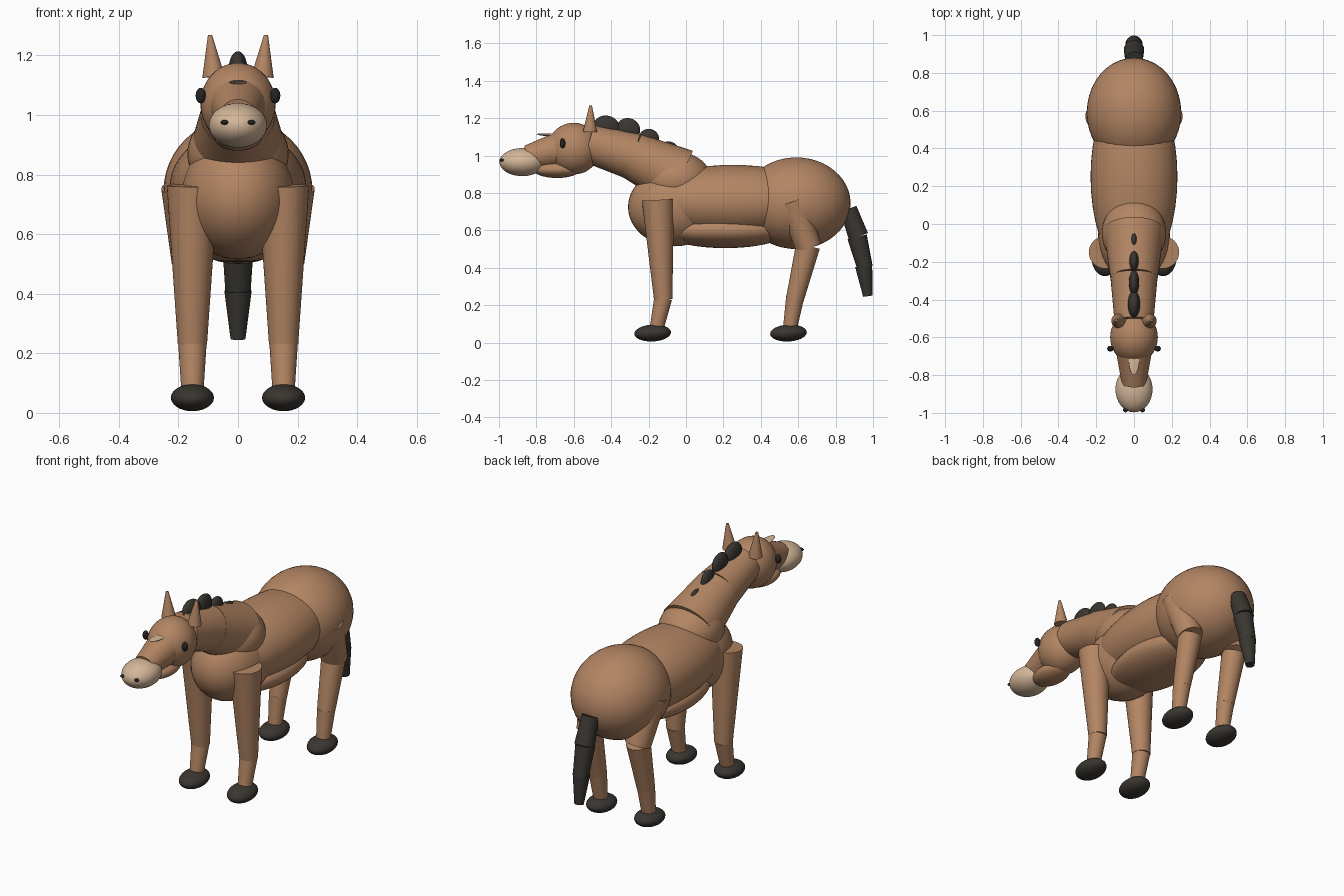
import bpy
from mathutils import Vector

cube = bpy.data.objects.get("Cube")
if cube:
    bpy.data.objects.remove(cube, do_unlink=True)


def material(name, r, g, b):
    m = bpy.data.materials.new(name)
    m.use_nodes = True
    m.diffuse_color = (r, g, b, 1)
    bsdf = next(n for n in m.node_tree.nodes if n.type == 'BSDF_PRINCIPLED')
    bsdf.inputs["Base Color"].default_value = (r, g, b, 1)
    return m


coat = material("chestnut_coat", 0.45, 0.235, 0.125)
dark = material("charcoal_hair", 0.042, 0.037, 0.031)
cream = material("cream_muzzle", 0.66, 0.47, 0.32)
black = material("black_eye", 0.02, 0.018, 0.016)


def finish(name, mat):
    ob = bpy.context.object
    ob.name = name
    ob.data.materials.append(mat)
    bpy.ops.object.shade_smooth_by_angle()
    return ob


def ball(name, mat, centre, radii, tilt=0):
    """Ellipsoid, tilted about the x axis."""
    bpy.ops.mesh.primitive_uv_sphere_add(segments=40, ring_count=24, location=centre,
                                         rotation=(tilt, 0, 0))
    bpy.context.object.scale = radii
    return finish(name, mat)


def limb(name, mat, start, end, r1, r2):
    """Tapered cylinder running between two points."""
    a, b = Vector(start), Vector(end)
    axis = b - a
    bpy.ops.mesh.primitive_cone_add(vertices=40, radius1=r1, radius2=r2,
                                    depth=axis.length, location=(a + b) / 2)
    bpy.context.object.rotation_euler = axis.to_track_quat('Z', 'Y').to_euler()
    return finish(name, mat)


# Body
ball("barrel", coat, (0, 0.25, 0.755), (0.23, 0.52, 0.195))
ball("belly", coat, (0, 0.21, 0.6), (0.195, 0.34, 0.095))
ball("rump", coat, (0, 0.59, 0.745), (0.25, 0.29, 0.245))
ball("chest", coat, (0, -0.06, 0.725), (0.19, 0.25, 0.21))

# Neck
ball("withers", coat, (0, -0.05, 0.87), (0.17, 0.185, 0.15))
limb("lower_neck", coat, (0, -0.03, 0.88), (0, -0.29, 1.0), 0.16, 0.125)
limb("upper_neck", coat, (0, -0.28, 0.995), (0, -0.52, 1.065), 0.125, 0.103)

# Head
ball("head", coat, (0, -0.6, 1.037), (0.126, 0.14, 0.138))
limb("nose_bridge", coat, (0, -0.62, 1.045), (0, -0.85, 0.99), 0.105, 0.064)
ball("jaw", coat, (0, -0.69, 0.925), (0.08, 0.125, 0.045))
ball("muzzle", cream, (0, -0.875, 0.965), (0.098, 0.122, 0.075))
ball("blaze", cream, (0, -0.7, 1.108), (0.03, 0.1, 0.008), -0.06)

# Mane tufts, from the poll down to the withers
for i, (y, z, rx, ry, rz) in enumerate([(-0.425, 1.15, 0.032, 0.072, 0.063),
                                        (-0.31, 1.138, 0.027, 0.065, 0.062),
                                        (-0.2, 1.085, 0.025, 0.056, 0.058),
                                        (-0.09, 1.03, 0.02, 0.05, 0.045)]):
    ball(f"mane_tuft_{i + 1}", dark, (0, y, z), (rx, ry, rz), -0.3)

# Tail
limb("tail_base", dark, (0, 0.868, 0.715), (0, 0.922, 0.567), 0.046, 0.054)
limb("tail_middle", dark, (0, 0.915, 0.565), (0, 0.957, 0.4), 0.053, 0.042)
limb("tail_end", dark, (0, 0.95, 0.41), (0, 0.972, 0.248), 0.046, 0.025)

# Paired parts
for side, s in (("left", 1), ("right", -1)):
    limb(f"{side}_ear", coat, (s * 0.082, -0.513, 1.128), (s * 0.094, -0.51, 1.268), 0.038, 0.007)
    ball(f"{side}_eye", black, (s * 0.125, -0.66, 1.065), (0.017, 0.015, 0.026))
    ball(f"{side}_nostril", black, (s * 0.045, -0.985, 0.975), (0.013, 0.012, 0.008))

    # Front leg
    x = s * 0.153
    limb(f"{side}_front_leg", coat, (x, -0.15, 0.763), (x, -0.122, 0.23), 0.086, 0.049)
    limb(f"{side}_front_pastern", coat, (x, -0.122, 0.238), (x, -0.158, 0.07), 0.048, 0.037)
    ball(f"{side}_front_hoof", dark, (x, -0.178, 0.051), (0.072, 0.098, 0.045), 0.05)

    # Hind leg
    limb(f"{side}_thigh", coat, (s * 0.178, 0.567, 0.76), (x, 0.655, 0.51), 0.08, 0.07)
    limb(f"{side}_hind_leg", coat, (x, 0.652, 0.517), (x, 0.583, 0.235), 0.065, 0.048)
    limb(f"{side}_hind_pastern", coat, (x, 0.583, 0.24), (x, 0.555, 0.07), 0.048, 0.037)
    ball(f"{side}_hind_hoof", dark, (x, 0.548, 0.051), (0.072, 0.098, 0.045), 0.05)
